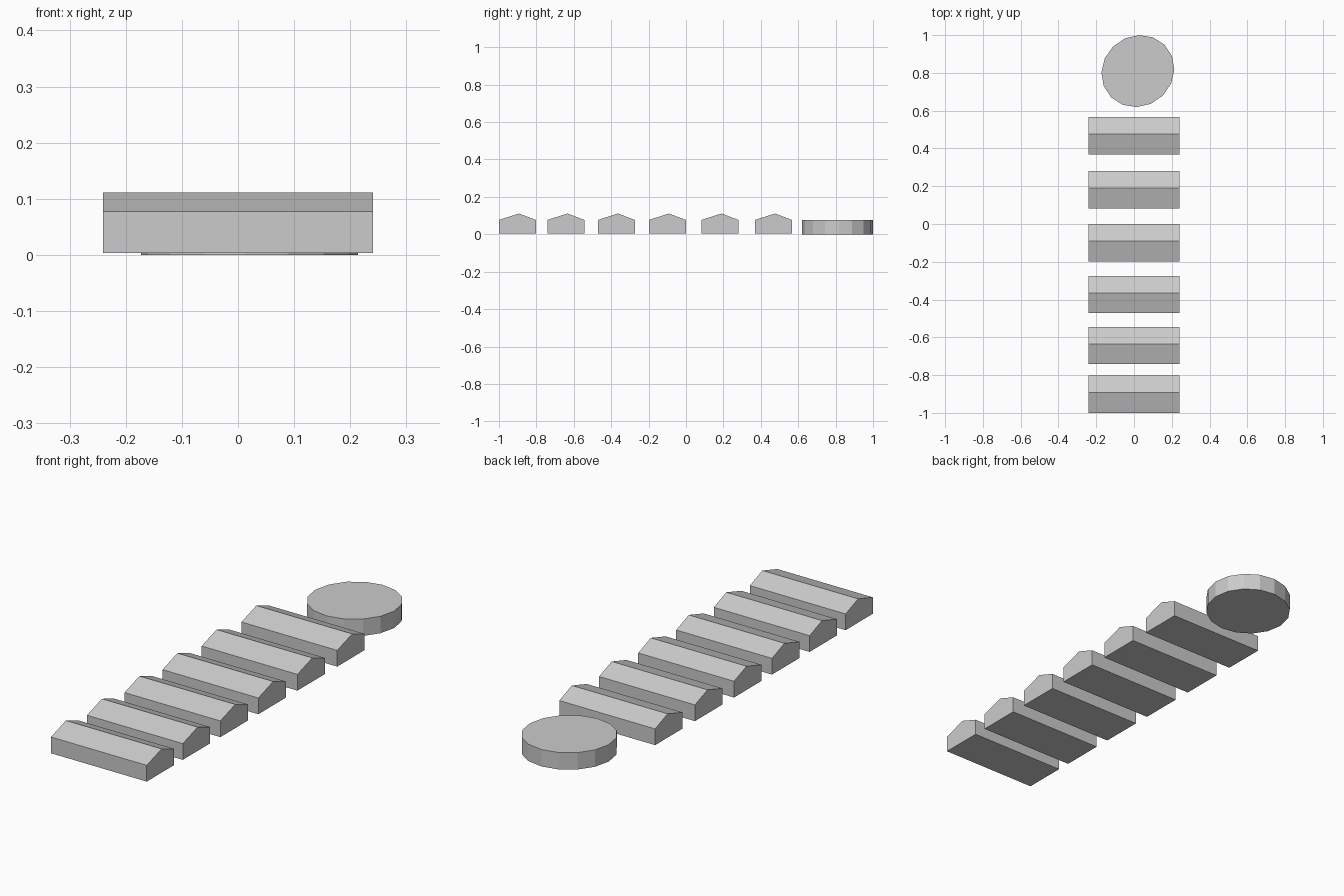
import bpy
import math

if "Cube" in bpy.data.objects:
    bpy.data.objects.remove(bpy.data.objects["Cube"])


def prism(name, outline, extrude):
    """Solid from an outline; extrude(point, end) gives the 3D position at end 0 or 1."""
    n = len(outline)
    verts = [extrude(p, e) for e in (0, 1) for p in outline]
    faces = [tuple(reversed(range(n))), tuple(range(n, 2 * n))]
    faces += [(i, (i + 1) % n, n + (i + 1) % n, n + i) for i in range(n)]
    mesh = bpy.data.meshes.new(name)
    mesh.from_pydata(verts, [], faces)
    obj = bpy.data.objects.new(name, mesh)
    bpy.context.collection.objects.link(obj)
    return obj


# Gabled bars: profile in (y, z), extruded along x
HALF_WIDTH = 0.241
PROFILE = [(0, 0.003), (0.197, 0.003), (0.197, 0.077), (0.107, 0.111), (0, 0.077)]
for i, y0 in enumerate([-1.0, -0.741, -0.471, -0.198, 0.083, 0.369]):
    prism(f"bar_{i + 1}", PROFILE,
          lambda p, e, y0=y0: ((2 * e - 1) * HALF_WIDTH, y0 + p[0], p[1]))

# Slightly skewed 16-sided disc at the back end
SKEW = 0.035
circle = [(math.cos(math.tau * i / 16), math.sin(math.tau * i / 16)) for i in range(16)]
prism("round_disc", circle,
      lambda p, e: (0.0205 + 0.193 * (p[0] + SKEW * p[1]),
                    0.8095 + 0.1905 * (p[1] + SKEW * p[0]),
                    0.077 * e))
